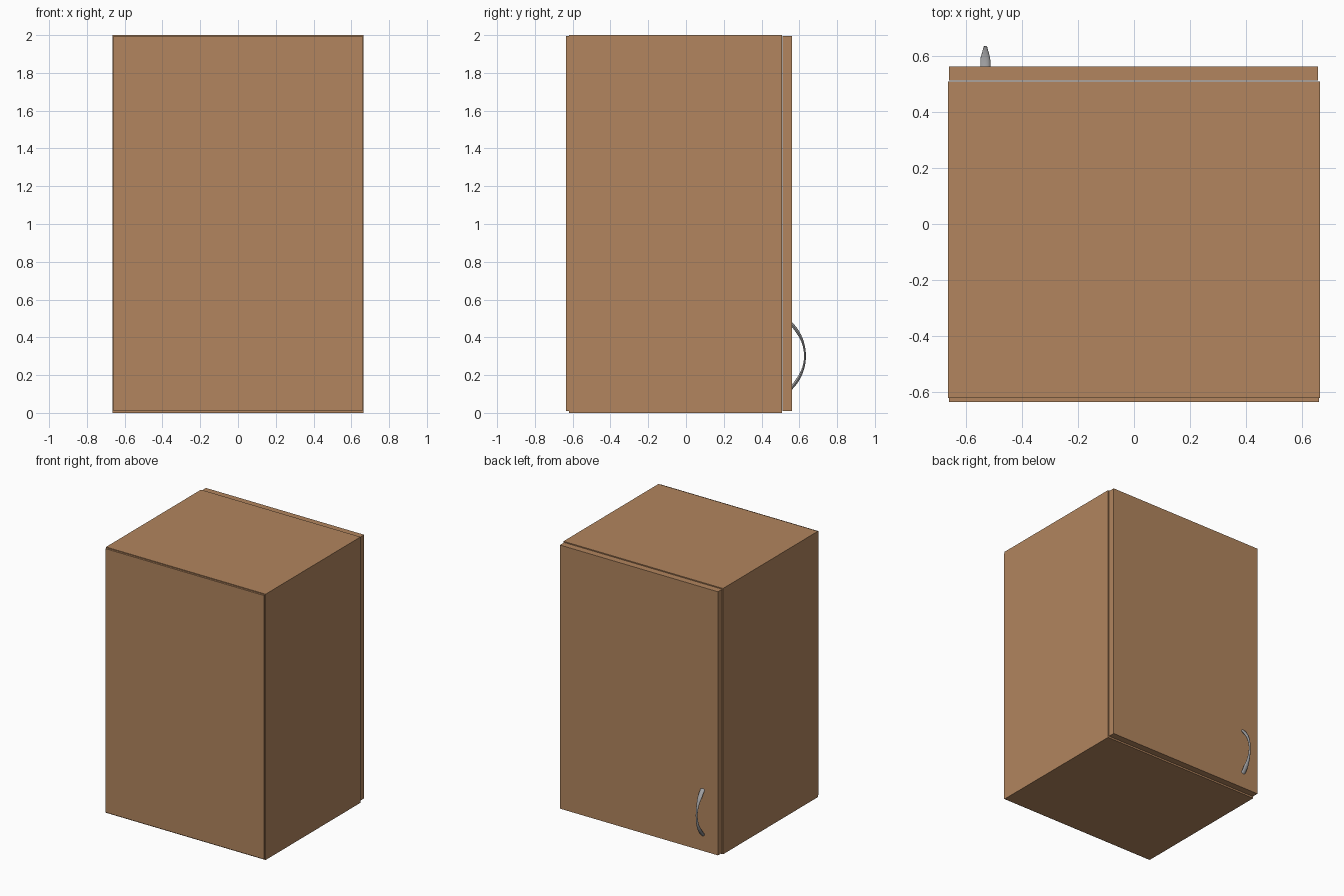
import bpy, bmesh, math
from mathutils import Vector

if "Cube" in bpy.data.objects:
    bpy.data.objects.remove(bpy.data.objects["Cube"])


def material(name, rgb):
    m = bpy.data.materials.new(name)
    m.diffuse_color = (*rgb, 1)
    m.use_nodes = True
    m.node_tree.nodes["Principled BSDF"].inputs["Base Color"].default_value = m.diffuse_color
    return m


wood = material("warm wood", (0.445, 0.235, 0.112))
metal = material("grey metal", (0.36, 0.36, 0.37))


def finish(bm, name, mat):
    bmesh.ops.recalc_face_normals(bm, faces=bm.faces)
    me = bpy.data.meshes.new(name)
    bm.to_mesh(me)
    bm.free()
    me.materials.append(mat)
    ob = bpy.data.objects.new(name, me)
    bpy.context.collection.objects.link(ob)
    return ob


def box_mesh(lo, hi):
    bm = bmesh.new()
    bmesh.ops.create_cube(bm, size=1)
    for v in bm.verts:
        v.co = Vector([(a + b) / 2 + c * (b - a) for a, b, c in zip(lo, hi, v.co)])
    return bm


# Carcass: box hollowed from the door side
BOARD = 0.05
bm = box_mesh((-0.664, -0.620, 0), (0.664, 0.508, 2))
opening = max(bm.faces, key=lambda f: f.calc_center_median().y)
bmesh.ops.inset_region(bm, faces=[opening], thickness=BOARD)
cavity = bmesh.ops.extrude_face_region(bm, geom=[opening])
bmesh.ops.translate(bm, vec=(0, -1.10, 0),
                    verts=[g for g in cavity["geom"] if isinstance(g, bmesh.types.BMVert)])
if opening.is_valid:
    bmesh.ops.delete(bm, geom=[opening], context="FACES_ONLY")
finish(bm, "carcass", wood)

# Middle shelf, thin back panel and door
finish(box_mesh((-0.61, -0.59, 0.98), (0.61, 0.45, 1.03)), "shelf", wood)
finish(box_mesh((-0.659, -0.634, 0.010), (0.659, -0.620, 1.994)), "back_panel", wood)
finish(box_mesh((-0.659, 0.511, 0.011), (0.657, 0.561, 1.994)), "door", wood)

# Bow handle: oval section swept along an arc, narrow in the middle
HX, HZ, TIP, R = -0.53, 0.302, 0.635, 0.253
STEPS, SIDES, END = 24, 12, math.radians(45)
bm = bmesh.new()
rings = []
for i in range(STEPS + 1):
    a = END * (2 * i / STEPS - 1)
    t = min(1, (abs(a) / math.radians(31)) ** 2)
    half_w = 0.007 + 0.0105 * t
    half_t = 0.005 + 0.004 * t
    ring = []
    for k in range(SIDES):
        p = 2 * math.pi * k / SIDES
        r = R - half_t + half_t * math.sin(p)
        ring.append(bm.verts.new((HX + half_w * math.cos(p),
                                  TIP - R + r * math.cos(a),
                                  HZ + r * math.sin(a))))
    rings.append(ring)
for r0, r1 in zip(rings, rings[1:]):
    for k in range(SIDES):
        j = (k + 1) % SIDES
        bm.faces.new((r0[k], r0[j], r1[j], r1[k]))
bm.faces.new(rings[0])
bm.faces.new(rings[-1])
handle = finish(bm, "handle", metal)
bpy.context.view_layer.objects.active = handle
handle.select_set(True)
bpy.ops.object.shade_smooth_by_angle(angle=math.radians(40))
